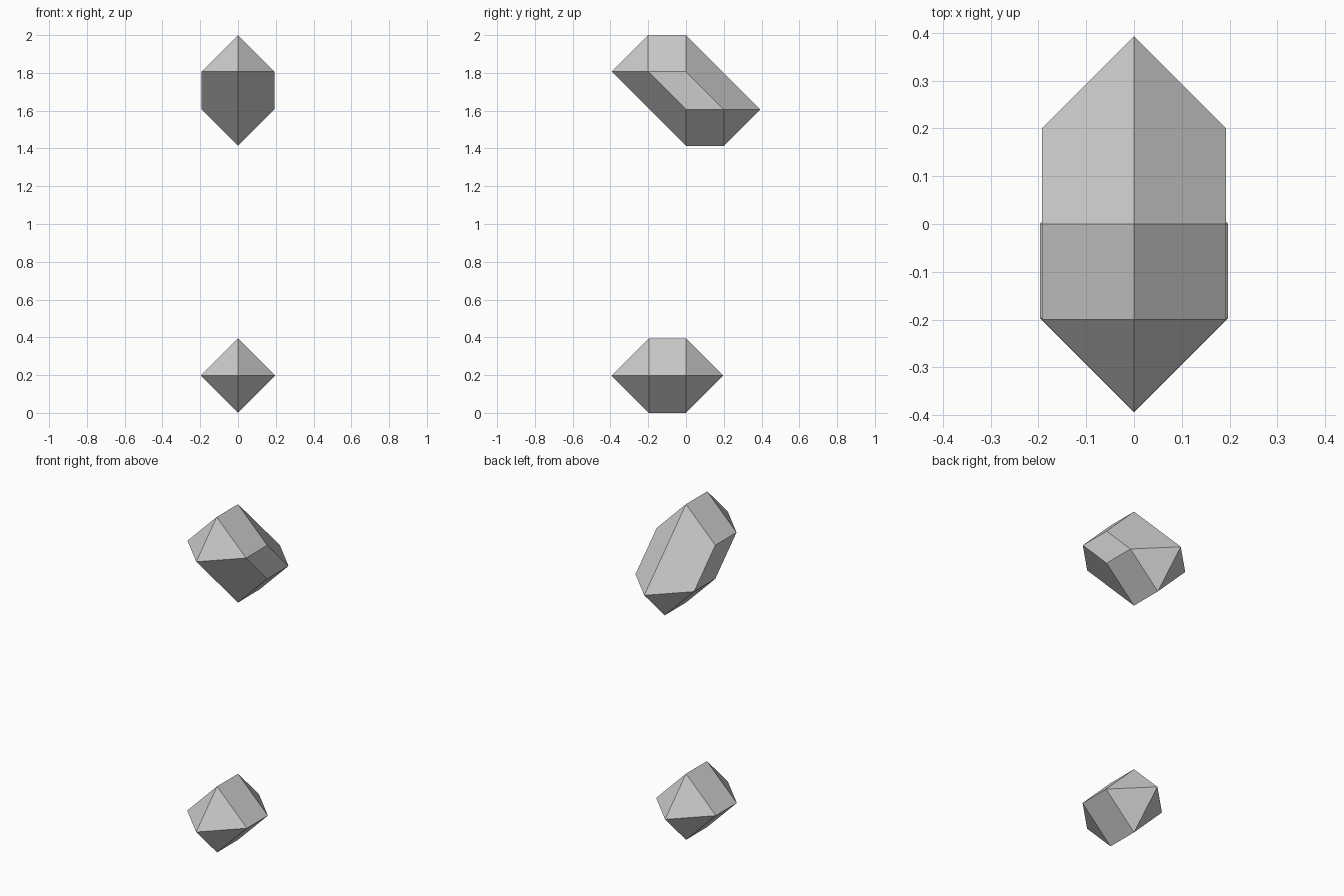
import bpy, bmesh
from math import radians
from mathutils import Vector

cube = bpy.data.objects.get("Cube")
if cube:
    bpy.data.objects.remove(cube)

grey = bpy.data.materials.new("stone_grey")
grey.use_nodes = True
grey.diffuse_color = (0.6, 0.6, 0.6, 1)
grey.node_tree.nodes["Principled BSDF"].inputs["Base Color"].default_value = (0.6, 0.6, 0.6, 1)


def swept_octahedron(name, centres, radius):
    """Convex hull of equal octahedra placed at the (y, z) centres."""
    bm = bmesh.new()
    for y, z in centres:
        for axis in range(3):
            for sign in (-1, 1):
                tip = Vector((0, y, z))
                tip[axis] += sign * radius
                bm.verts.new(tip)
    hull = bmesh.ops.convex_hull(bm, input=bm.verts[:])
    spare = {v for v in hull["geom_interior"] + hull["geom_unused"]
             if isinstance(v, bmesh.types.BMVert) and not v.link_faces}
    bmesh.ops.delete(bm, geom=list(spare), context="VERTS")
    # Merge coplanar triangles into clean flat facets
    bmesh.ops.dissolve_limit(bm, angle_limit=radians(3), verts=bm.verts[:], edges=bm.edges[:])
    bmesh.ops.recalc_face_normals(bm, faces=bm.faces[:])
    mesh = bpy.data.meshes.new(name)
    bm.to_mesh(mesh)
    bm.free()
    mesh.materials.append(grey)
    obj = bpy.data.objects.new(name, mesh)
    bpy.context.collection.objects.link(obj)
    return obj


# Lower crystal: short sweep from front to back
swept_octahedron("lower_crystal", [(-0.197, 0.197), (0, 0.197)], 0.197)

# Upper crystal: sweep around a slanted parallelogram
swept_octahedron("upper_crystal",
                 [(-0.2, 1.807), (0, 1.807), (0.2, 1.607), (0, 1.607)], 0.193)
